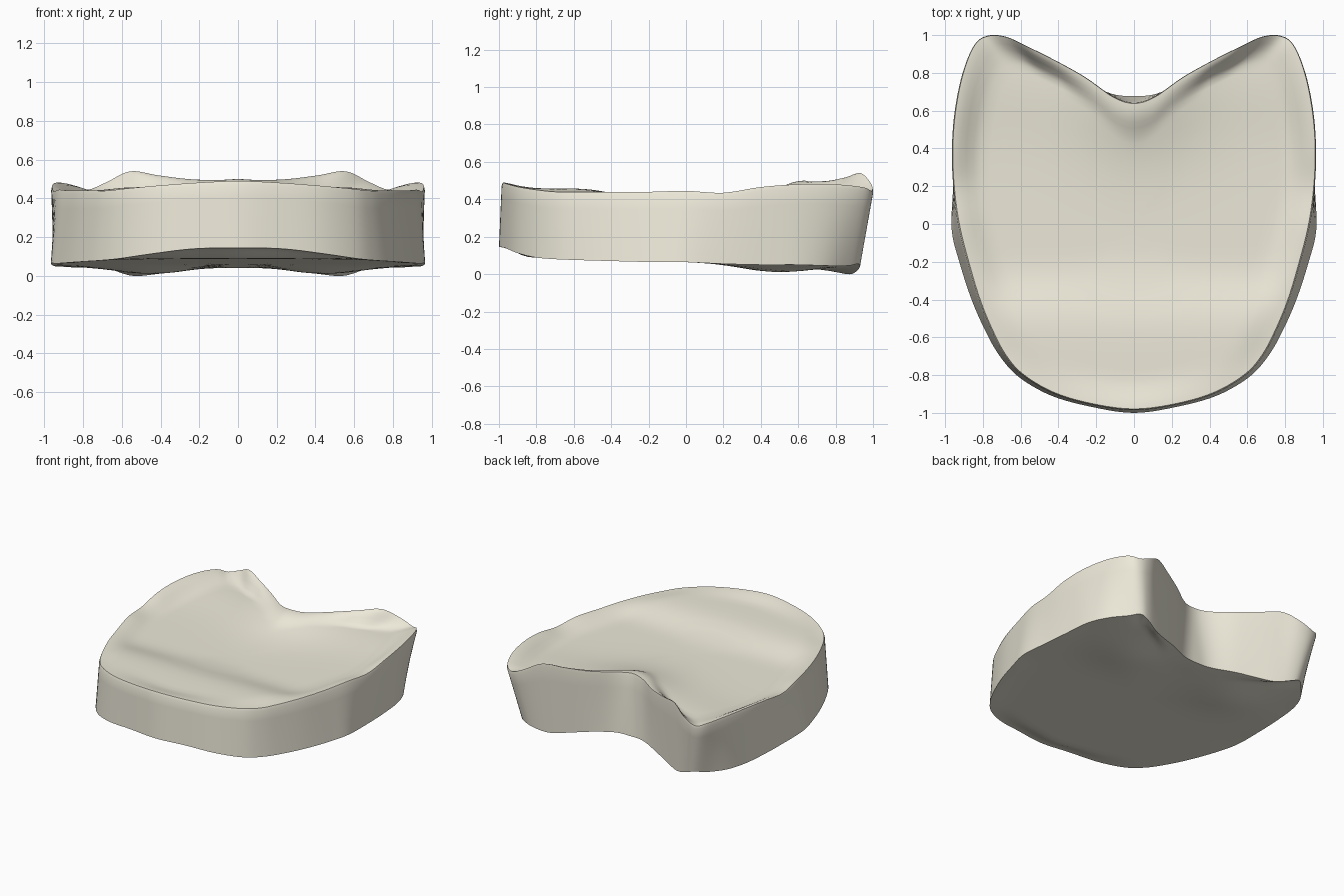
import bpy
import bmesh
from math import exp, hypot
from mathutils import Vector

cube = bpy.data.objects.get("Cube")
if cube:
    bpy.data.objects.remove(cube, do_unlink=True)

# Left half of each rim, from the front middle round to the rear notch
UPPER_RIM = [
    (0, -.985, .49), (.23, -.955, .48), (.43, -.895, .465), (.59, -.8, .45),
    (.68, -.7, .44), (.75, -.57, .44), (.82, -.4, .44), (.88, -.2, .44),
    (.93, 0, .445), (.957, .2, .435), (.965, .4, .465), (.95, .6, .48),
    (.91, .8, .48), (.85, .95, .465), (.78, 1, .445), (.68, .995, .485),
    (.56, .94, .54), (.42, .87, .52), (.26, .78, .5), (.11, .675, .495),
    (0, .642, .5)]
LOWER_RIM = [
    (0, -1, .145), (.23, -.967, .14), (.44, -.908, .115), (.61, -.81, .09),
    (.71, -.7, .08), (.785, -.57, .075), (.86, -.4, .07), (.925, -.2, .065),
    (.965, -.03, .065), (.957, .2, .055), (.945, .4, .05), (.925, .6, .05),
    (.87, .75, .045), (.78, .865, .045), (.715, .925, .055), (.645, .925, .03),
    (.54, .885, 0), (.42, .83, .01), (.28, .765, .03), (.12, .69, .04),
    (0, .678, .04)]
STEPS = 5


def smooth_loop(half):
    """Mirror a half rim and run a closed Catmull-Rom curve through it."""
    pts = [Vector(p) for p in half]
    pts += [Vector((-p.x, p.y, p.z)) for p in pts[-2:0:-1]]
    n, loop = len(pts), []
    for i in range(n):
        a, b, c, d = (pts[(i + k) % n] for k in (-1, 0, 1, 2))
        for s in range(STEPS):
            t = s / STEPS
            loop.append((2 * b + (c - a) * t
                         + (2 * a - 5 * b + 4 * c - d) * t ** 2
                         + (3 * b - a - 3 * c + d) * t ** 3) / 2)
    return loop


def bump(distance, width):
    return exp(-(distance / width) ** 2)


def upper_face(x, y):
    """Dished top with a front ledge and a gentle rise to the notch."""
    ledge = bump((y + .72) ** 2, .14)
    notch = bump(hypot(x, y - .72), .34)
    return .395 + .063 * ledge + .07 * notch + .025 * bump(y - .8, .3)


def lower_face(x, y):
    """Underside sloping down to two low swells at the rear."""
    swells = bump(abs(x) - .45, .25) * bump(y - .48, .25)
    return .065 - .03 * y - .04 * swells


def face_rings(rim, face):
    """Rings shrinking inwards from a rim while settling onto a face."""
    rings = []
    for s in (.98, .95, .92, .88, .84, .79, .73, .66, .58, .5, .4, .28, .14):
        ring = []
        for p in rim:
            x, y = p.x * s, p.y * s
            # The lip is broader where the rim comes close to the middle
            lip = .17 + max(0, 1 - p.xy.length) * .4
            blend = min(1, (1 - s) / lip)
            blend = blend * blend * (3 - 2 * blend)
            ring.append(Vector((x, y, p.z + (face(x, y) - p.z) * blend)))
        rings.append(ring)
    return rings


upper, lower = smooth_loop(UPPER_RIM), smooth_loop(LOWER_RIM)

# Rings run from the underside, up the wall, and in over the top
rings = face_rings(lower, lower_face)[::-1] + [lower]
for t in (.04, .25, .5, .75, .95):
    rings.append([a.lerp(b, t) for a, b in zip(lower, upper)])
rings.append([Vector((p.x * .994, p.y * .994, p.z)) for p in upper])
rings += face_rings(upper, upper_face)

bm = bmesh.new()
grid = [[bm.verts.new(p) for p in ring] for ring in rings]
count = len(upper)
for low, high in zip(grid, grid[1:]):
    for i in range(count):
        j = (i + 1) % count
        bm.faces.new((low[i], low[j], high[j], high[i]))

# Close both faces at their centres
for ring, face in ((grid[0], lower_face), (grid[-1], upper_face)):
    centre = bm.verts.new((0, 0, face(0, 0)))
    for i in range(count):
        bm.faces.new((ring[i], ring[(i + 1) % count], centre))
bmesh.ops.recalc_face_normals(bm, faces=bm.faces)

mesh = bpy.data.meshes.new("spinal_disc")
bm.to_mesh(mesh)
bm.free()
disc = bpy.data.objects.new("spinal_disc", mesh)
bpy.context.collection.objects.link(disc)

# Pale cartilage colour
colour = (.85, .82, .7, 1)
cartilage = bpy.data.materials.new("cartilage")
cartilage.use_nodes = True
cartilage.diffuse_color = colour
cartilage.node_tree.nodes["Principled BSDF"].inputs["Base Color"].default_value = colour
mesh.materials.append(cartilage)

# Smooth shading with the rims kept crisp
bpy.ops.object.select_all(action='DESELECT')
disc.select_set(True)
bpy.context.view_layer.objects.active = disc
bpy.ops.object.shade_smooth_by_angle(angle=.9)
